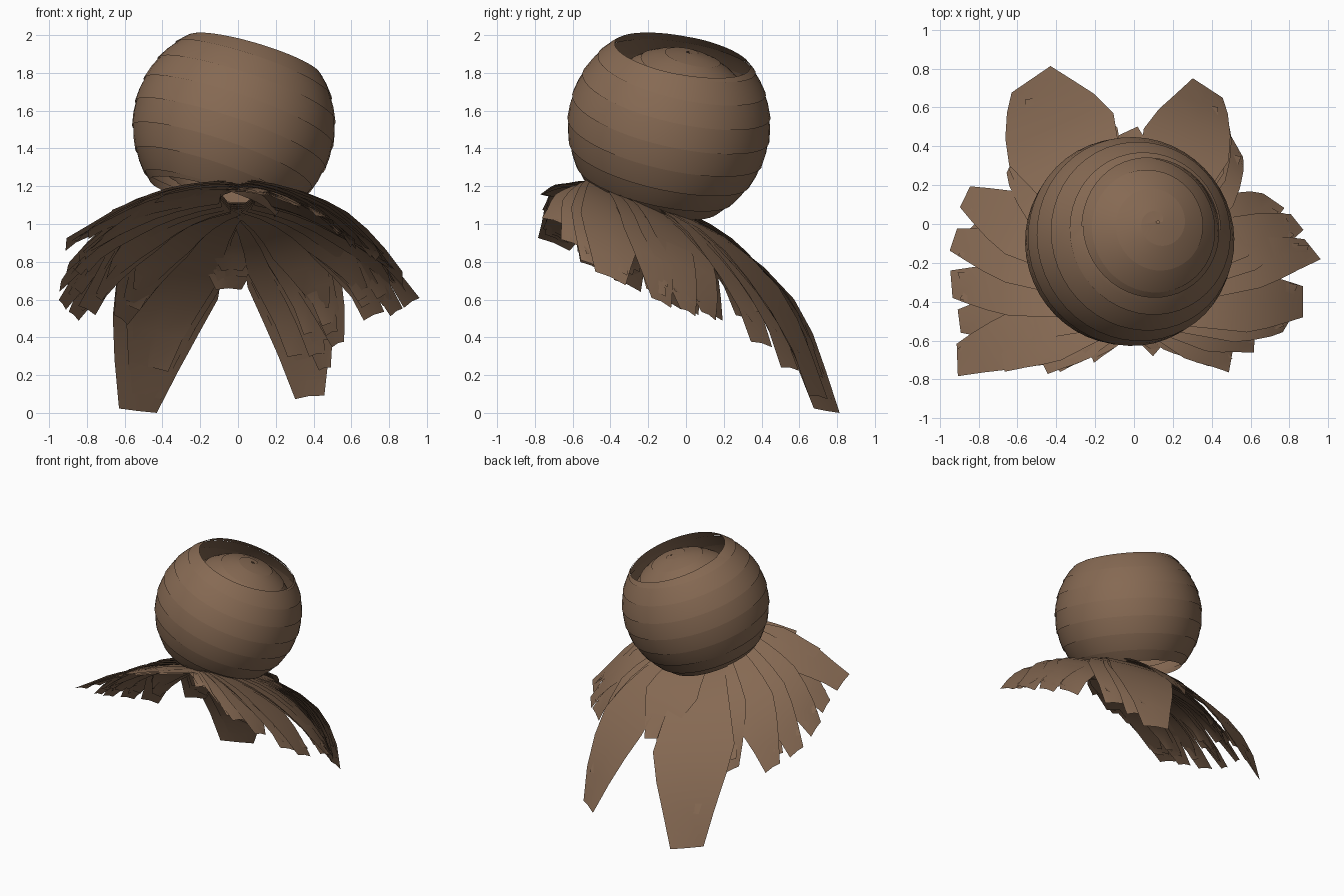
import bpy, math, random
from mathutils import Vector

if "Cube" in bpy.data.objects:
    bpy.data.objects.remove(bpy.data.objects["Cube"])

random.seed(4)

brown = bpy.data.materials.new("brown_cloth")
brown.diffuse_color = (0.238, 0.142, 0.086, 1)
brown.use_nodes = True
brown.node_tree.nodes["Principled BSDF"].inputs["Base Color"].default_value = brown.diffuse_color


def make_object(name, verts, faces, angle):
    mesh = bpy.data.meshes.new(name)
    mesh.from_pydata(verts, [], faces)
    mesh.materials.append(brown)
    ob = bpy.data.objects.new(name, mesh)
    bpy.context.collection.objects.link(ob)
    bpy.ops.object.select_all(action='DESELECT')
    ob.select_set(True)
    bpy.context.view_layer.objects.active = ob
    bpy.ops.object.shade_smooth_by_angle(angle=math.radians(angle))
    return ob


# Wrapped head: a ribbon wound in a spiral about a tilted axis
AXIS = Vector((0.28, 0.18, 0.94)).normalized()
TILT = Vector((0, 0, 1)).rotation_difference(AXIS)


def wound_ribbon(name, centre, radius, start, end, turns, step, seg=48, across=2):
    verts, faces = [], []
    pitch = (end - start) / turns
    total = int((turns + 1) * seg)
    for i in range(total + 1):
        phi = 2 * math.pi * i / seg
        top = start - pitch + pitch * i / seg
        for j in range(across + 1):
            v = j / across
            theta = math.radians(min(max(top + v * pitch * 1.1, start), end))
            r = radius + step * (v - 0.5)
            p = TILT @ Vector((math.sin(theta) * math.cos(phi),
                               math.sin(theta) * math.sin(phi), math.cos(theta))) * r
            verts.append(centre + p)
    n = across + 1
    for i in range(total):
        for j in range(across):
            quad = (i * n + j, i * n + j + 1, (i + 1) * n + j + 1, (i + 1) * n + j)
            # skip pieces squeezed flat against the rims
            if (verts[quad[0]] - verts[quad[1]]).length > 0.008 or \
               (verts[quad[2]] - verts[quad[3]]).length > 0.008:
                faces.append(quad)
    make_object(name, verts, faces, 20)


wound_ribbon("outer_head_wrap", Vector((-0.022, -0.09, 1.525)), 0.536, 43, 140, 7, 0.006)
wound_ribbon("inner_head_wrap", Vector((0.0, -0.07, 1.495)), 0.442, 1, 138, 8, 0.004)


# Cape: layers of blunt strips arching outward from the neck
def strip(verts, faces, tip, tip_w, max_w, reach, turn, sink):
    ry = min(max(-0.3 + 0.25 * tip.y, -0.42), -0.2)
    root = Vector((0.1 * tip.x, ry, 1.15 - 0.35 * (ry + 0.3)))
    flat = Vector((tip.x - root.x, tip.y - root.y, 0)).normalized()
    side = Vector((-flat.y, flat.x, 0))
    side.z = -0.45 * side.y * min(1, abs(tip.x) / 0.6)
    drop = root.z - tip.z
    ctrl = (root + tip) / 2 + flat * 0.2 * drop + Vector((0, 0, 0.015 + 0.32 * drop))
    base, rows = len(verts), 7
    skew = random.uniform(-0.03, 0.03)
    root_w = min(0.11, max_w)
    for i in range(rows + 1):
        u = i / rows
        t = u * reach
        p = root * (1 - t) ** 2 + ctrl * 2 * t * (1 - t) + tip * t * t
        if u < 0.6:
            w = root_w + (max_w - root_w) * u / 0.6
        else:
            w = max_w + (tip_w - max_w) * (u - 0.6) / 0.4
        for s in (-1, 0, 1):
            q = p + side * (s * w + turn * t)
            q.z -= sink + 0.008 * abs(s)
            if i == rows:
                q += flat * s * skew
            q.z = max(q.z, 0)
            verts.append(q)
    for i in range(rows):
        for j in range(2):
            a = base + i * 3 + j
            faces.append((a, a + 3, a + 4, a + 1))


def cape_panel(name, strips, layers):
    verts, faces = [], []
    for x, y, z, tip_w, max_w in strips:
        tip = Vector((x, y, z))
        strip(verts, faces, tip, tip_w, max_w, 1, 0, 0)
        for k in range(1, layers + 1):
            strip(verts, faces, tip, tip_w * random.uniform(0.7, 1.0),
                  max_w * random.uniform(0.75, 0.95),
                  1 - 0.05 * k - random.uniform(0, 0.04),
                  random.uniform(-0.04, 0.04), 0.010 * k)
    make_object(name, verts, faces, 25)


# each strip: tip x, y, z, half width at the tip, greatest half width
cape_panel("back_cape", [
    (-0.53, 0.745, 0.01, 0.12, 0.31),
    (0.38, 0.70, 0.09, 0.09, 0.24),
    (0.46, 0.55, 0.24, 0.05, 0.17),
    (-0.05, 0.47, 0.66, 0.07, 0.22),
    (0.53, 0.40, 0.37, 0.06, 0.18),
    (-0.62, 0.34, 0.50, 0.08, 0.18)], 3)

cape_panel("right_cape", [
    (0.72, 0.12, 0.52, 0.06, 0.18),
    (0.84, 0.01, 0.54, 0.05, 0.15),
    (0.92, -0.13, 0.59, 0.06, 0.13),
    (0.87, -0.40, 0.72, 0.08, 0.16),
    (0.80, -0.50, 0.79, 0.06, 0.14),
    (0.62, -0.60, 0.90, 0.06, 0.13)], 3)

cape_panel("left_cape", [
    (-0.87, 0.14, 0.52, 0.06, 0.17),
    (-0.93, -0.08, 0.58, 0.06, 0.14),
    (-0.80, 0.02, 0.55, 0.06, 0.16),
    (-0.94, -0.31, 0.68, 0.07, 0.14),
    (-0.90, -0.50, 0.78, 0.06, 0.14),
    (-0.91, -0.70, 0.90, 0.08, 0.15)], 3)

cape_panel("front_cape", [
    (-0.68, -0.68, 1.05, 0.08, 0.14),
    (-0.48, -0.70, 1.14, 0.08, 0.13),
    (-0.27, -0.65, 1.20, 0.07, 0.11),
    (-0.03, -0.57, 1.215, 0.07, 0.09),
    (0.17, -0.63, 1.17, 0.06, 0.10),
    (0.34, -0.65, 1.10, 0.06, 0.11),
    (0.50, -0.70, 1.02, 0.06, 0.12)], 2)
